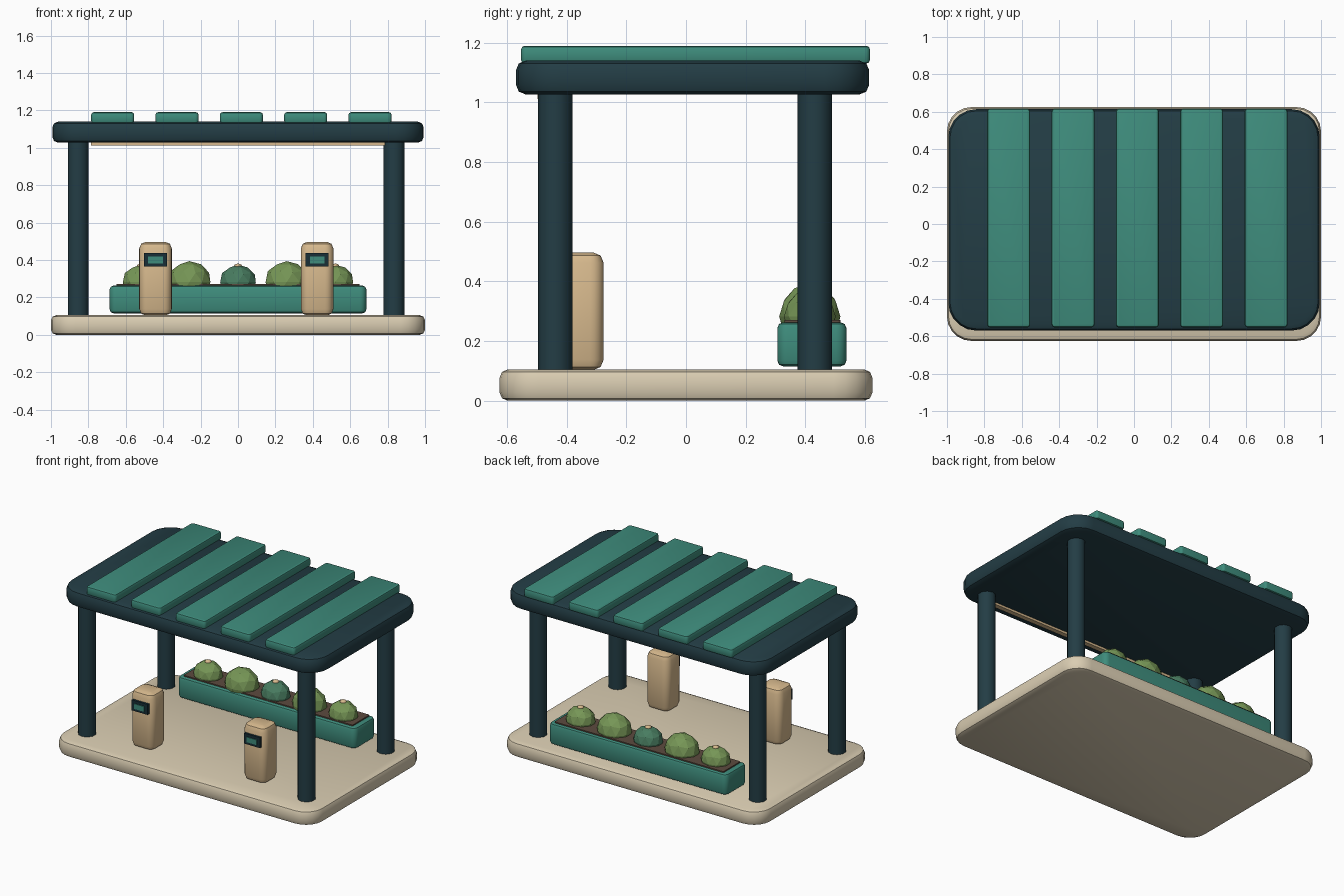
import bpy, bmesh, math
from mathutils import Matrix, Vector

cube = bpy.data.objects.get("Cube")
if cube:
    bpy.data.objects.remove(cube, do_unlink=True)


def material(name, rgb):
    """Flat material from an sRGB byte colour."""
    lin = [((c / 255 + 0.055) / 1.055) ** 2.4 for c in rgb] + [1.0]
    m = bpy.data.materials.new(name)
    m.use_nodes = True
    m.diffuse_color = lin
    m.node_tree.nodes["Principled BSDF"].inputs["Base Color"].default_value = lin
    return m


CREAM = material("cream", (218, 205, 178))
DARK = material("dark_slate", (35, 61, 69))
TEAL = material("teal", (62, 140, 124))
TAN = material("tan", (216, 186, 142))
SOIL = material("soil_brown", (92, 74, 62))
LEAF = material("leaf_green", (118, 150, 86))
DEEP_LEAF = material("deep_green", (72, 124, 96))
SCREEN = material("screen_dark", (24, 46, 54))


def finish(name, bm, mat, angle=40):
    mesh = bpy.data.meshes.new(name)
    bm.to_mesh(mesh)
    bm.free()
    mesh.materials.append(mat)
    if angle:
        mesh.shade_smooth()
        mesh.set_sharp_from_angle(angle=math.radians(angle))
    obj = bpy.data.objects.new(name, mesh)
    bpy.context.collection.objects.link(obj)
    return obj


def block(name, lo, hi, mat, corner=0, edge=0):
    """Box between two corners: rounded in plan, then softened at top and bottom."""
    lo, hi = Vector(lo), Vector(hi)
    bm = bmesh.new()
    bmesh.ops.create_cube(bm, size=1)
    bmesh.ops.scale(bm, vec=hi - lo, verts=bm.verts)
    bmesh.ops.translate(bm, vec=(lo + hi) / 2, verts=bm.verts)
    if corner:
        upright = [e for e in bm.edges
                   if abs(e.verts[0].co.z - e.verts[1].co.z) > 1e-4]
        bmesh.ops.bevel(bm, geom=upright, offset=corner, segments=5,
                        profile=0.5, affect='EDGES')
    if edge:
        rim = [e for e in bm.edges
               if abs(e.verts[0].co.z - e.verts[1].co.z) < 1e-4]
        bmesh.ops.bevel(bm, geom=rim, offset=edge, segments=2,
                        profile=0.5, affect='EDGES')
    return finish(name, bm, mat)


def ball(name, center, radii, mat, angle=0):
    bm = bmesh.new()
    bmesh.ops.create_icosphere(bm, subdivisions=2, radius=1)
    bmesh.ops.transform(bm, matrix=Matrix.Translation(center) @ Matrix.Diagonal((*radii, 1)),
                        verts=bm.verts)
    return finish(name, bm, mat, angle)


# Floor slab and canopy
block("floor_slab", (-1, -0.625, 0), (1, 0.625, 0.105), CREAM, 0.13, 0.028)
block("canopy", (-0.993, -0.57, 1.027), (0.993, 0.614, 1.14), DARK, 0.15, 0.032)
block("canopy_front_trim", (-0.786, -0.498, 1.012), (0.786, -0.465, 1.035), TAN)

# Canopy slats
for i in range(5):
    x = 0.018 + (i - 2) * 0.344
    block(f"canopy_slat_{i + 1}", (x - 0.115, -0.553, 1.13), (x + 0.115, 0.617, 1.19),
          TEAL, 0.018, 0.013)

# Corner posts
for side, x in (("right", -0.855), ("left", 0.834)):
    for end, y in (("front", -0.438), ("back", 0.432)):
        bm = bmesh.new()
        bmesh.ops.create_cone(bm, cap_ends=True, segments=10, radius1=0.058, radius2=0.058,
                              depth=0.95, matrix=Matrix.Translation((x, y, 0.57))
                              @ Matrix.Rotation(math.pi / 2, 4, 'Z'))
        # Turn so that two corners lie on the front-back line
        top = max(bm.verts, key=lambda v: v.co.y).co
        turn = math.atan2(top.x - x, top.y - y)
        bmesh.ops.rotate(bm, cent=(x, y, 0), matrix=Matrix.Rotation(turn, 3, 'Z'),
                         verts=bm.verts)
        finish(f"{end}_{side}_post", bm, DARK)

# Service pedestals with a screen on the front
for side, x in (("right", -0.441), ("left", 0.423)):
    block(f"{side}_pedestal", (x - 0.087, -0.437, 0.103), (x + 0.087, -0.276, 0.497),
          TAN, 0.045, 0.035)
    block(f"{side}_screen_frame", (x - 0.061, -0.452, 0.365), (x + 0.061, -0.425, 0.438), SCREEN)
    block(f"{side}_screen", (x - 0.039, -0.457, 0.382), (x + 0.039, -0.45, 0.418), TEAL)

# Planter and soil
block("planter", (-0.686, 0.306, 0.115), (0.686, 0.538, 0.263), TEAL, 0.035, 0.02)
block("planter_soil", (-0.65, 0.33, 0.24), (0.65, 0.518, 0.271), SOIL, 0.01)

# Shrubs, every other one carrying a small bud
for i in range(5):
    x = (i - 2) * 0.26
    big = i % 2 == 1
    wide, tall = (0.118, 0.112) if big else (0.1, 0.092)
    ball(f"shrub_{i + 1}", (x, 0.415, 0.282), (wide, wide * 0.87, tall),
         DEEP_LEAF if i == 2 else LEAF)
    if not big:
        ball(f"shrub_bud_{i + 1}", (x, 0.415, 0.367), (0.022, 0.022, 0.014), TAN, 60)
